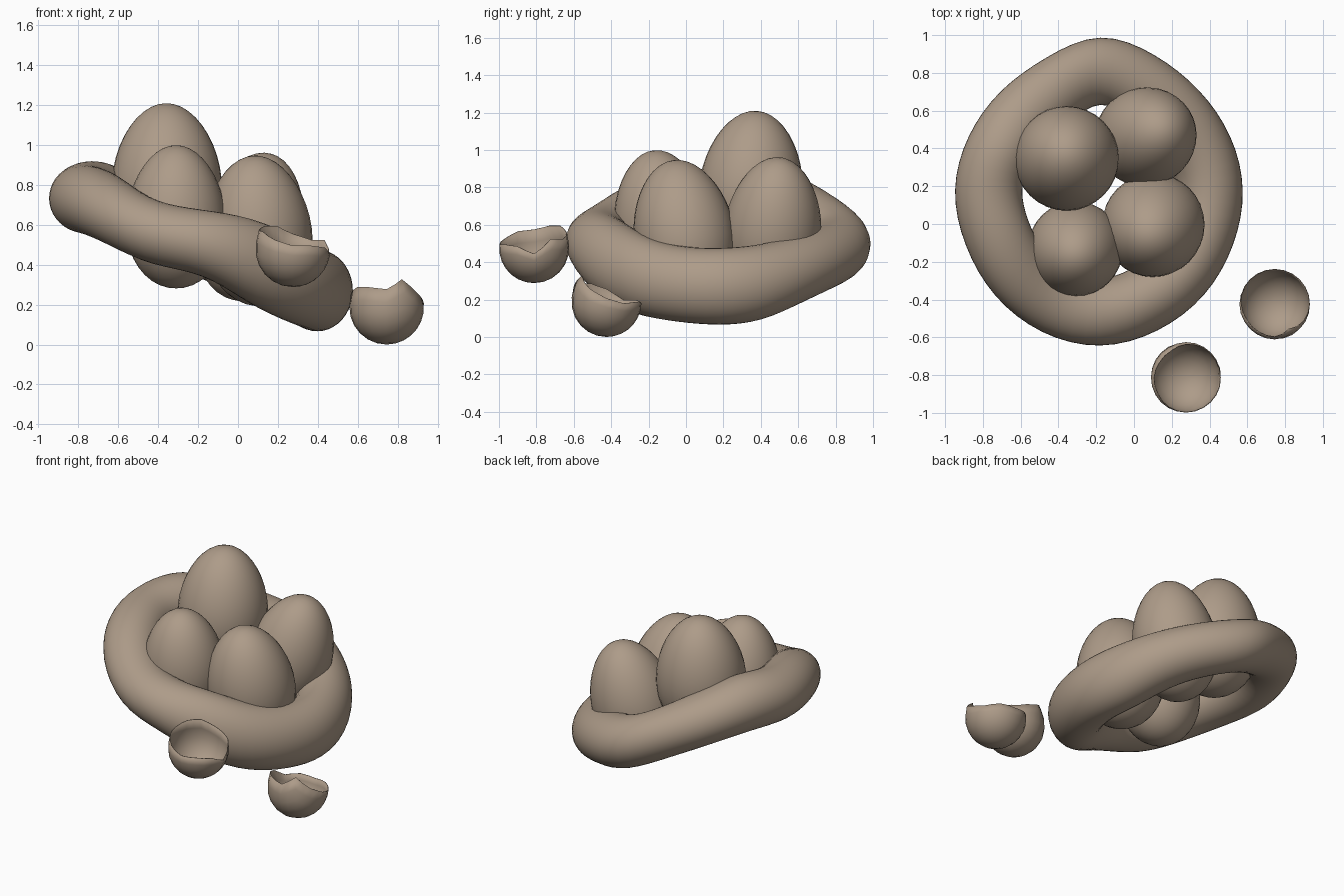
import bpy, bmesh, math
from mathutils import Vector, Matrix

if "Cube" in bpy.data.objects:
    bpy.data.objects.remove(bpy.data.objects["Cube"])

clay = bpy.data.materials.new("warm clay brown")
clay.diffuse_color = (0.42, 0.33, 0.25, 1)
clay.use_nodes = True
clay.node_tree.nodes["Principled BSDF"].inputs["Base Color"].default_value = clay.diffuse_color


def add_object(name, bm):
    bmesh.ops.recalc_face_normals(bm, faces=bm.faces)
    for f in bm.faces:
        f.smooth = True
    me = bpy.data.meshes.new(name)
    bm.to_mesh(me)
    bm.free()
    me.materials.append(clay)
    ob = bpy.data.objects.new(name, me)
    bpy.context.collection.objects.link(ob)
    return ob


# Nest: lumpy tilted ring, one (outer radius, height, half height) per 22.5 degrees
NEST = [(.755, .265, .205), (.74, .285, .205), (.735, .36, .18), (.76, .425, .17),
        (.83, .49, .17), (.74, .60, .17), (.735, .69, .17), (.745, .755, .18),
        (.77, .73, .17), (.76, .725, .17), (.785, .67, .17), (.81, .55, .16),
        (.83, .52, .155), (.80, .42, .22), (.78, .33, .215), (.755, .28, .20)]
SIDES = 10
bm = bmesh.new()
rings = []
for i, (r, z, h) in enumerate(NEST):
    a = i * math.tau / len(NEST)
    ring = []
    for j in range(SIDES):
        b = j * math.tau / SIDES
        d = r - .16 + .195 * math.cos(b)
        ring.append(bm.verts.new((-.18 + d * math.cos(a), .18 + d * math.sin(a),
                                  z + 1.07 * h * math.sin(b))))
    rings.append(ring)
for i in range(len(rings)):
    p, q = rings[i], rings[(i + 1) % len(rings)]
    for j in range(SIDES):
        k = (j + 1) % SIDES
        bm.faces.new((p[j], q[j], q[k], p[k]))
nest = add_object("nest_ring", bm)
nest.modifiers.new("smooth", 'SUBSURF').levels = 2


# Eggs: centre, radius, half height, lean of the top in x and y
def egg(name, centre, radius, half, lean):
    bm = bmesh.new()
    bmesh.ops.create_uvsphere(bm, u_segments=32, v_segments=20, radius=1)
    for v in bm.verts:
        s = radius * (1 - .10 * v.co.z)
        v.co = Vector((v.co.x * s, v.co.y * s, v.co.z * half))
    up = Vector((lean[0], lean[1], 1)).normalized()
    turn = Vector((0, 0, 1)).rotation_difference(up).to_matrix().to_4x4()
    bm.transform(Matrix.Translation(centre) @ turn)
    add_object(name, bm)


egg("egg_back_left", (-.357, .35, .825), .275, .385, (-.01, .08))
egg("egg_front_left", (-.31, -.135, .64), .25, .36, (0, -.10))
egg("egg_front_right", (.10, -.012, .57), .27, .38, (-.06, -.16))
egg("egg_back_right", (.07, .465, .59), .26, .38, (.26, .10))


# Broken shells: bowl with a jagged rim height for every 30 degrees
def shell(name, centre, radius, rim):
    bm = bmesh.new()
    n, rows, tall = 24, 7, 1.3
    pole = bm.verts.new((0, 0, -radius))
    prev = None
    for k in range(1, rows + 1):
        row = []
        for i in range(n):
            h0, h1 = rim[i // 2], rim[(i // 2 + 1) % 12]
            h = h0 if i % 2 == 0 else (h0 + h1) / 2
            end = math.pi / 2 + math.asin(h / (radius * tall))
            t, a = end * k / rows, i * math.tau / n
            z = -radius * math.cos(t)
            row.append(bm.verts.new((radius * math.sin(t) * math.cos(a),
                                     radius * math.sin(t) * math.sin(a),
                                     z * tall if z > 0 else z)))
        for i in range(n):
            j = (i + 1) % n
            if prev:
                bm.faces.new((prev[i], prev[j], row[j], row[i]))
            else:
                bm.faces.new((pole, row[j], row[i]))
        prev = row
    bmesh.ops.translate(bm, verts=bm.verts, vec=centre)
    # point the normals outward
    ob = add_object(name, bm)
    me = ob.data
    if me.polygons[0].normal.z > 0:
        me.flip_normals()
    m = ob.modifiers.new("thickness", 'SOLIDIFY')
    m.thickness, m.offset = .004, -1
    bpy.context.view_layer.objects.active = ob
    ob.select_set(True)
    bpy.ops.object.shade_smooth_by_angle(angle=math.radians(40))
    ob.select_set(False)


shell("broken_shell_right", (.745, -.425, .187), .187,
      (.02, -.01, 0, -.01, .01, .01, .07, .10, .10, .09, .14, .07))
shell("broken_shell_front", (.275, -.812, .475), .187,
      (-.04, .05, .05, .08, .12, .12, .10, .09, .05, .02, .02, .01))
